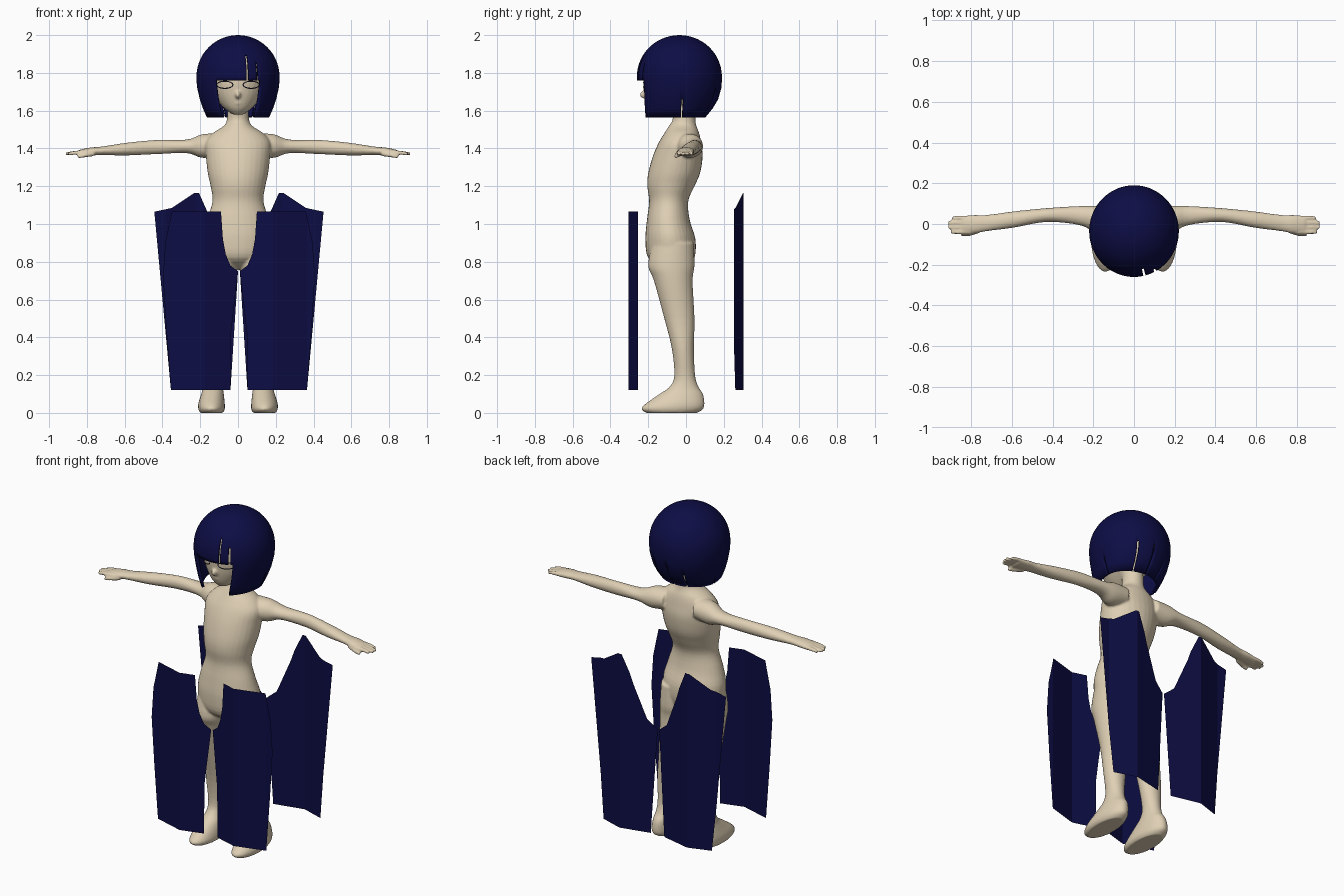
import bpy, bmesh, math
from mathutils import Vector

if "Cube" in bpy.data.objects:
    bpy.data.objects.remove(bpy.data.objects["Cube"])


def material(name, rgb):
    m = bpy.data.materials.new(name)
    m.diffuse_color = (*rgb, 1)
    m.use_nodes = True
    m.node_tree.nodes["Principled BSDF"].inputs["Base Color"].default_value = m.diffuse_color
    return m


SKIN = material("warm_skin", (0.74, 0.63, 0.46))
NAVY = material("navy", (0.004, 0.004, 0.06))
BLACK = material("lash_black", (0.004, 0.004, 0.01))


def finish(bm, name, mat):
    me = bpy.data.meshes.new(name)
    bm.to_mesh(me)
    bm.free()
    ob = bpy.data.objects.new(name, me)
    bpy.context.collection.objects.link(ob)
    me.materials.append(mat)
    return ob


def spline(keys, steps=4):
    """Catmull-Rom interpolation of key tuples."""
    out = []
    for i in range(len(keys) - 1):
        p0, p1 = keys[max(i - 1, 0)], keys[i]
        p2, p3 = keys[i + 1], keys[min(i + 2, len(keys) - 1)]
        for s in range(steps):
            t = s / steps
            out.append([0.5 * (2 * b + (c - a) * t + (2 * a - 5 * b + 4 * c - d) * t * t
                               + (3 * b - a - 3 * c + d) * t ** 3)
                        for a, b, c, d in zip(p0, p1, p2, p3)])
    return out + [list(keys[-1])]


def loft(bm, keys, axis="z", side=1, n=32):
    """Closed elliptical tube; key = (position, a0, a1, b0, b1)."""
    rings = []
    for t, a0, a1, b0, b1 in spline(keys):
        ring = []
        for k in range(n):
            w = 2 * math.pi * k / n
            a = (a0 + a1) / 2 + (a1 - a0) / 2 * math.cos(w)
            b = (b0 + b1) / 2 + (b1 - b0) / 2 * math.sin(w)
            co = (a, b, t) if axis == "z" else (t, a, b)
            ring.append(bm.verts.new((co[0] * side, co[1], co[2])))
        rings.append(ring)
    faces = [bm.faces.new(rings[0]), bm.faces.new(rings[-1][::-1])]
    for r, q in zip(rings, rings[1:]):
        for k in range(n):
            m = (k + 1) % n
            faces.append(bm.faces.new((r[k], q[k], q[m], r[m])))
    bmesh.ops.recalc_face_normals(bm, faces=faces)


def blob(bm, loc, scale):
    vs = bmesh.ops.create_uvsphere(bm, u_segments=16, v_segments=10, radius=1)["verts"]
    for v in vs:
        v.co = Vector(loc) + Vector([c * s for c, s in zip(v.co, scale)])


# Body: torso, head, legs and arms fused into one smooth skin
bm = bmesh.new()
TORSO = [(.76, .06, -.12, 0), (.82, .165, -.2, .045), (.92, .188, -.215, .05), (1.02, .165, -.207, .02),
         (1.12, .135, -.195, .012), (1.2, .145, -.205, .045), (1.27, .16, -.2, .075),
         (1.36, .17, -.175, .088), (1.43, .172, -.145, .08), (1.48, .135, -.115, .07),
         (1.52, .075, -.09, .055), (1.56, .058, -.07, .05), (1.68, .055, -.08, .05)]
HEAD = [(1.58, .03, -.17, -.09), (1.61, .07, -.197, -.03), (1.65, .108, -.212, .04),
        (1.7, .138, -.222, .09), (1.76, .155, -.226, .12), (1.84, .16, -.215, .13),
        (1.92, .12, -.16, .08), (1.96, .05, -.08, 0)]
for shape in (TORSO, HEAD):
    loft(bm, [(z, -rx, rx, y0, y1) for z, rx, y0, y1 in shape])
blob(bm, (0, -.215, 1.685), (.016, .03, .022))
blob(bm, (0, -.2, 1.64), (.022, .013, .008))

LEG = [(0, .14, .06, -.21, .06), (.02, .14, .07, -.236, .09), (.05, .14, .07, -.212, .098),
       (.1, .135, .06, -.14, .09), (.14, .132, .052, -.085, .065), (.2, .13, .05, -.062, .048),
       (.34, .125, .065, -.075, .042), (.5, .115, .07, -.115, .045), (.7, .108, .086, -.17, .035),
       (.78, .1, .094, -.2, .045), (.9, .095, .09, -.18, .04)]
ARM = [(.1, -.06, .085, 1.36, 1.48), (.19, -.04, .09, 1.35, 1.475), (.27, -.005, .088, 1.375, 1.447),
       (.43, .01, .078, 1.37, 1.445), (.59, -.018, .062, 1.363, 1.43), (.72, -.035, .045, 1.365, 1.41),
       (.78, -.046, .045, 1.362, 1.405), (.84, -.048, .04, 1.36, 1.393)]
for s in (1, -1):
    loft(bm, [(z, c - r, c + r, y0, y1) for z, c, r, y0, y1 in LEG], side=s)
    loft(bm, ARM, "x", s)
    for y, tip in ((.03, .895), (.007, .915), (-.016, .912), (-.04, .9)):
        loft(bm, [(.8, y - .012, y + .012, 1.367, 1.393), (.86, y - .011, y + .011, 1.366, 1.388),
                  (tip, y - .008, y + .008, 1.362, 1.38)], "x", s, 12)
    loft(bm, [(.76, -.045, -.015, 1.36, 1.385), (.81, -.06, -.035, 1.352, 1.376),
              (.85, -.062, -.045, 1.347, 1.364)], "x", s, 12)
body = finish(bm, "body", SKIN)
rem = body.modifiers.new("fuse", "REMESH")
rem.mode = "VOXEL"
rem.voxel_size = .0065
rem.use_smooth_shade = True
sm = body.modifiers.new("soften", "SMOOTH")
sm.iterations = 4

# Eye outlines: thin almond rings lying on the face
for s, label in ((1, "left"), (-1, "right")):
    bm = bmesh.new()
    n, loops = 28, []
    for grow in (0, .006):
        loop = []
        for k in range(n):
            w = 2 * math.pi * k / n
            x = .07 + (.04 + grow) * math.cos(w)
            z = 1.737 + (.016 + grow) * math.sin(w)
            y = -.055 - .17 * math.sqrt(1 - (x / .149) ** 2) - .006
            loop.append(bm.verts.new((s * x, y, z)))
        loops.append(loop)
    for k in range(n):
        m = (k + 1) % n
        f = (loops[0][k], loops[1][k], loops[1][m], loops[0][m])
        bm.faces.new(f if s < 0 else f[::-1])
    finish(bm, label + "_eye_outline", BLACK)

# Hair: bob shell with a face opening and narrow slits between locks
rows = [(1.78 + .22 * math.cos(t), .22 * math.sin(t), .225 * math.sin(t), .225 * math.sin(t))
        for t in [math.pi / 2 * i / 14 for i in range(15)]]
rows += [(1.76, .22, .225, .225), (1.72, .216, .223, .222), (1.66, .202, .22, .205),
         (1.61, .185, .218, .175), (1.565, .165, .213, .138)]
COLS = 120
SLITS = {13: 1.9, 28: 1.86, 95: 1.64, -95: 1.6, 150: 1.7, 178: 1.72, -155: 1.68}
slits = {math.floor(a / 3) % COLS: z for a, z in SLITS.items()}
bm = bmesh.new()
grid = []
for z, rx, front, back in rows:
    ring = []
    for k in range(COLS):
        a = 2 * math.pi * k / COLS
        c = math.cos(a)
        ring.append(bm.verts.new((rx * math.sin(a), -.035 - c * (front if c > 0 else back), z)))
    grid.append(ring)
for i in range(len(rows) - 1):
    mid = (rows[i][0] + rows[i + 1][0]) / 2
    for k in range(COLS):
        ang = min(k + .5, COLS - k - .5) * 3
        if (ang < 33 and mid < 1.76) or mid < slits.get(k, 0):
            continue
        m = (k + 1) % COLS
        bm.faces.new((grid[i][k], grid[i + 1][k], grid[i + 1][m], grid[i][m]))
bmesh.ops.remove_doubles(bm, verts=bm.verts[:], dist=1e-5)
bmesh.ops.delete(bm, geom=[v for v in bm.verts if not v.link_faces], context="VERTS")
hair = finish(bm, "bob_hair", NAVY)
sol = hair.modifiers.new("thickness", "SOLIDIFY")
sol.thickness = .015
sol.offset = -1
bpy.context.view_layer.objects.active = hair
hair.select_set(True)
bpy.ops.object.shade_smooth_by_angle(angle=math.radians(40))

# Trouser panels: flat cut pieces folded along one upright crease
LEG_INNER = [(.005, .75), (.03, .6), (.042, .42), (.045, .12)]
FRONT = [(.36, .12), (.385, .45), (.402, .72), (.39, .9), (.355, 1.065), (.095, 1.065),
         (.085, .92), (.07, .84), (.045, .78)] + LEG_INNER
BACK = [(.36, .12), (.39, .45), (.413, .7), (.418, .9), (.448, 1.065), (.355, 1.085), (.235, 1.165),
        (.212, 1.165), (.165, 1.06), (.12, .92), (.065, .8)] + LEG_INNER


def panel(name, outline, side, ysign, fold, limit):
    bm = bmesh.new()
    bm.faces.new([bm.verts.new((u, 0, z)) for u, z in outline])
    bmesh.ops.triangulate(bm, faces=bm.faces[:])
    for cut in (fold, limit):
        bmesh.ops.bisect_plane(bm, geom=bm.verts[:] + bm.edges[:] + bm.faces[:],
                               plane_co=(cut, 0, 0), plane_no=(1, 0, 0))
    for v in bm.verts:
        u = v.co.x
        h = u / fold if u < fold else max(0, (limit - u) / (limit - fold))
        v.co.x = .005 + side * u
        v.co.y = ysign * (.253 + .052 * h)
    if side * ysign > 0:
        bmesh.ops.reverse_faces(bm, faces=bm.faces[:])
    bm.normal_update()
    if sum(f.normal.y * f.calc_area() for f in bm.faces) * ysign < 0:
        bmesh.ops.reverse_faces(bm, faces=bm.faces[:])
    finish(bm, name, NAVY)


for s, label in ((1, "left"), (-1, "right")):
    panel("front_panel_" + label, FRONT, s, -1, .18, .36)
    panel("back_panel_" + label, BACK, s, 1, .225, .385)
